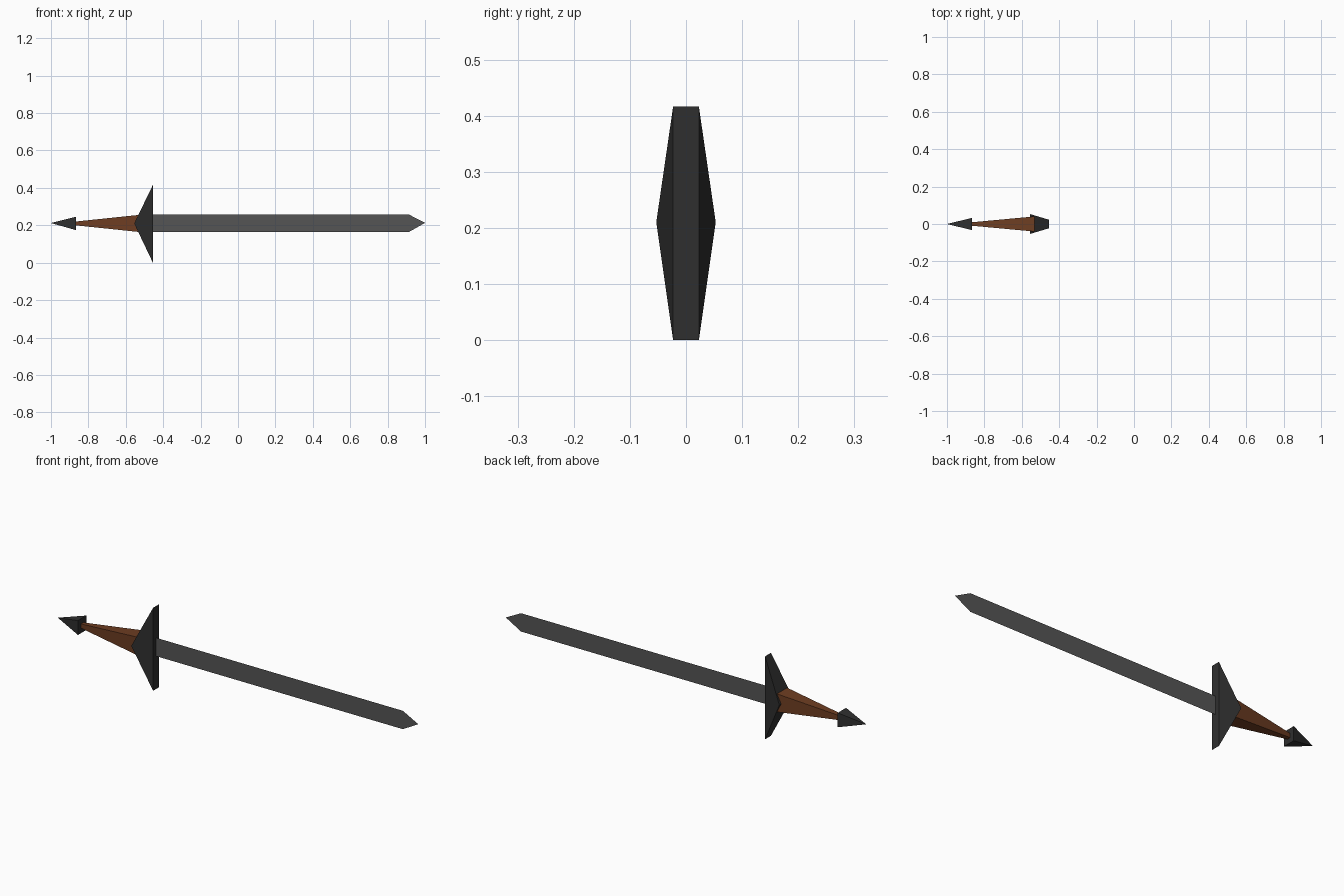
import bpy, bmesh

if "Cube" in bpy.data.objects:
    bpy.data.objects.remove(bpy.data.objects["Cube"])

MID = 0.21  # height of the sword's long axis


def material(name, rgb):
    m = bpy.data.materials.new(name)
    m.diffuse_color = (*rgb, 1)
    m.use_nodes = True
    m.node_tree.nodes["Principled BSDF"].inputs["Base Color"].default_value = m.diffuse_color
    return m


BLADE = material("blade grey", (0.09, 0.09, 0.09))
DARK = material("dark iron", (0.028, 0.028, 0.028))
BROWN = material("brown grip", (0.155, 0.047, 0.016))


def build(name, verts, mat, hull=True):
    """Convex solid around the points, or one flat face through them."""
    bm = bmesh.new()
    vs = [bm.verts.new(v) for v in verts]
    if hull:
        bmesh.ops.convex_hull(bm, input=vs)
        bmesh.ops.dissolve_limit(bm, angle_limit=0.01, verts=bm.verts, edges=bm.edges)
        bmesh.ops.recalc_face_normals(bm, faces=bm.faces)
    else:
        bm.faces.new(vs)
    me = bpy.data.meshes.new(name)
    bm.to_mesh(me)
    bm.free()
    me.materials.append(mat)
    ob = bpy.data.objects.new(name, me)
    bpy.context.collection.objects.link(ob)
    return ob


def section(x, hy, hz, mid=MID):
    """Rectangular cross-section at x."""
    return [(x, sy * hy, mid + sz * hz) for sy in (-1, 1) for sz in (-1, 1)]


# Flat blade with a pointed tip
build("blade", [(-0.455, 0, 0.165), (-0.455, 0, 0.257), (0.915, 0, 0.257),
                (1.0, 0, 0.213), (0.915, 0, 0.165)], BLADE, hull=False)

# Wedge-shaped crossguard, widest at its rear ridge
build("crossguard", section(-0.455, 0.023, 0.208, 0.208)
      + [(-0.555, -0.053, MID), (-0.555, 0.053, MID)], DARK)

# Tapered square grip
build("grip", section(-0.525, 0.041, 0.046) + section(-0.87, 0.009, 0.01), BROWN)

# Pyramid pommel
build("pommel", section(-0.865, 0.033, 0.036) + [(-1.0, 0, 0.212)], DARK)
